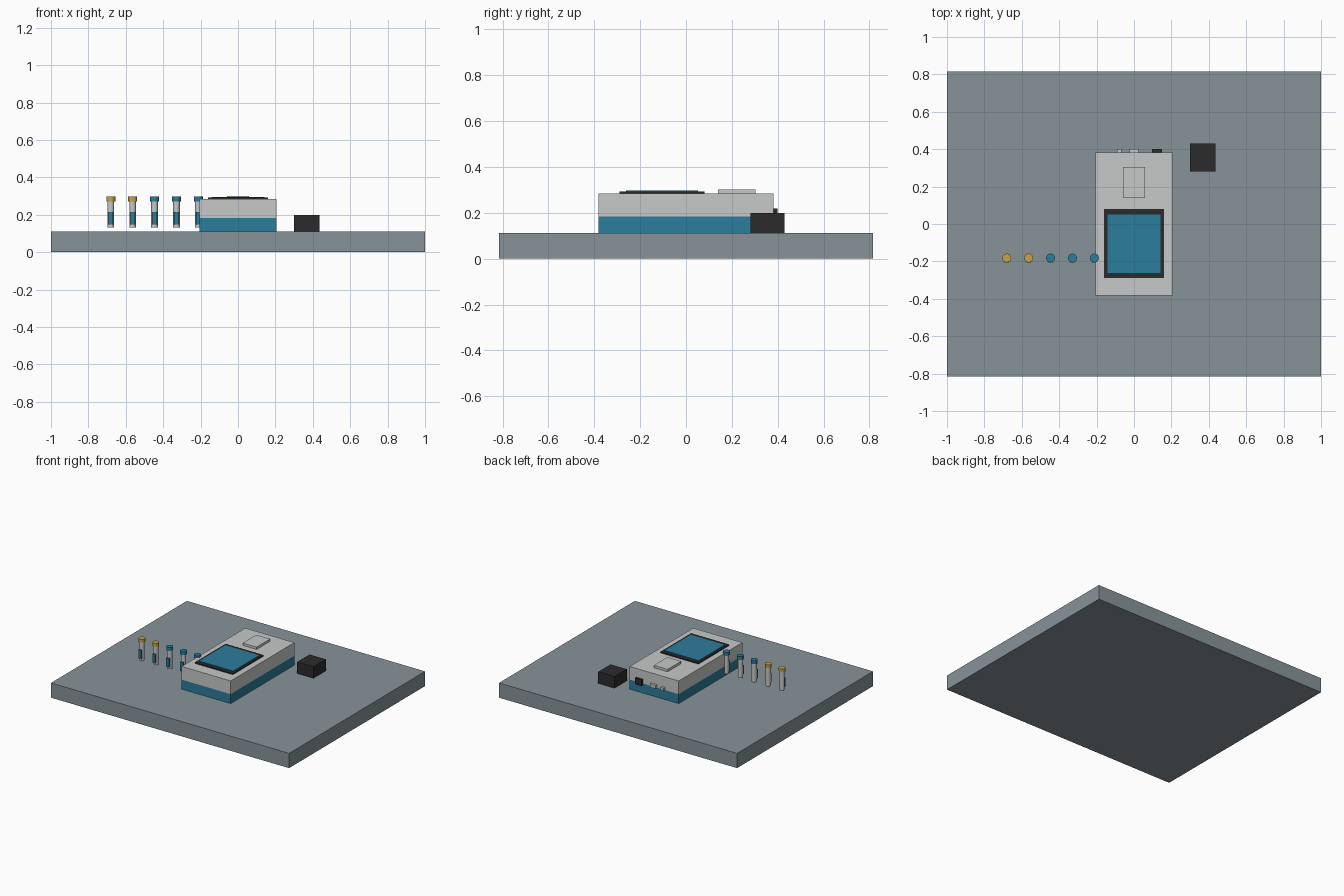
import bpy, math

if "Cube" in bpy.data.objects:
    bpy.data.objects.remove(bpy.data.objects["Cube"])


def material(name, srgb):
    m = bpy.data.materials.new(name)
    lin = [c / 12.92 if c <= 0.04045 else ((c + 0.055) / 1.055) ** 2.4 for c in srgb]
    m.diffuse_color = (*lin, 1)
    m.use_nodes = True
    m.node_tree.nodes["Principled BSDF"].inputs["Base Color"].default_value = m.diffuse_color
    return m


GREY = material("bench grey", (0.53, 0.58, 0.60))
WHITE = material("casing white", (0.78, 0.79, 0.79))
BLUE = material("blue", (0.17, 0.49, 0.61))
BLACK = material("black", (0.17, 0.17, 0.17))
GOLD = material("gold", (0.78, 0.64, 0.28))


def box(name, x, y, z, mat):
    """Box from (min, max) ranges on each axis."""
    bpy.ops.mesh.primitive_cube_add(size=1, location=[(a + b) / 2 for a, b in (x, y, z)])
    o = bpy.context.object
    o.name = name
    o.scale = [b - a for a, b in (x, y, z)]
    bpy.ops.object.transform_apply(location=False, rotation=False, scale=True)
    o.data.materials.append(mat)
    return o


def cylinder(name, x, y, r, z, mat):
    bpy.ops.mesh.primitive_cylinder_add(vertices=16, radius=r, depth=z[1] - z[0],
                                        location=(x, y, (z[0] + z[1]) / 2))
    o = bpy.context.object
    o.name = name
    o.data.materials.append(mat)
    bpy.ops.object.shade_smooth_by_angle(angle=math.radians(40))
    return o


TOP = 0.112   # bench surface
CASE = 0.284  # instrument top

# Bench
box("bench", (-1, 1), (-0.815, 0.815), (0, TOP), GREY)

# Instrument: blue base, white upper casing
box("casing_base", (-0.206, 0.206), (-0.382, 0.382), (TOP, 0.184), BLUE)
box("casing_top", (-0.206, 0.206), (-0.382, 0.382), (0.184, CASE), WHITE)

# Display and sample lid on the top face
box("screen_bezel", (-0.16, 0.16), (-0.29, 0.08), (CASE, 0.292), BLACK)
box("screen", (-0.143, 0.143), (-0.261, 0.052), (0.292, 0.296), BLUE)
box("sample_lid", (-0.058, 0.058), (0.14, 0.304), (CASE, 0.302), WHITE)

# Rear sockets
for name, x, half_w, half_h, mat in (("power_socket", 0.122, 0.027, 0.023, BLACK),
                                     ("data_port", 0.0, 0.024, 0.013, WHITE),
                                     ("small_port", -0.079, 0.013, 0.010, WHITE)):
    box(name, (x - half_w, x + half_w), (0.37, 0.4),
        (0.195 - half_h, 0.195 + half_h), mat)

# Power adapter block
box("power_adapter", (0.3, 0.436), (0.282, 0.43), (TOP, 0.2), BLACK)

# Row of capped sample tubes with a label plate on the front
for i in range(5):
    x, y = -0.68 + i * 0.117, -0.182
    cylinder(f"tube_{i + 1}", x, y, 0.018, (0.131, 0.275), WHITE)
    cylinder(f"tube_cap_{i + 1}", x, y, 0.024, (0.272, 0.297), GOLD if i < 2 else BLUE)
    box(f"tube_label_{i + 1}", (x - 0.012, x + 0.012), (y - 0.025, y - 0.016),
        (0.148, 0.216), BLUE)
